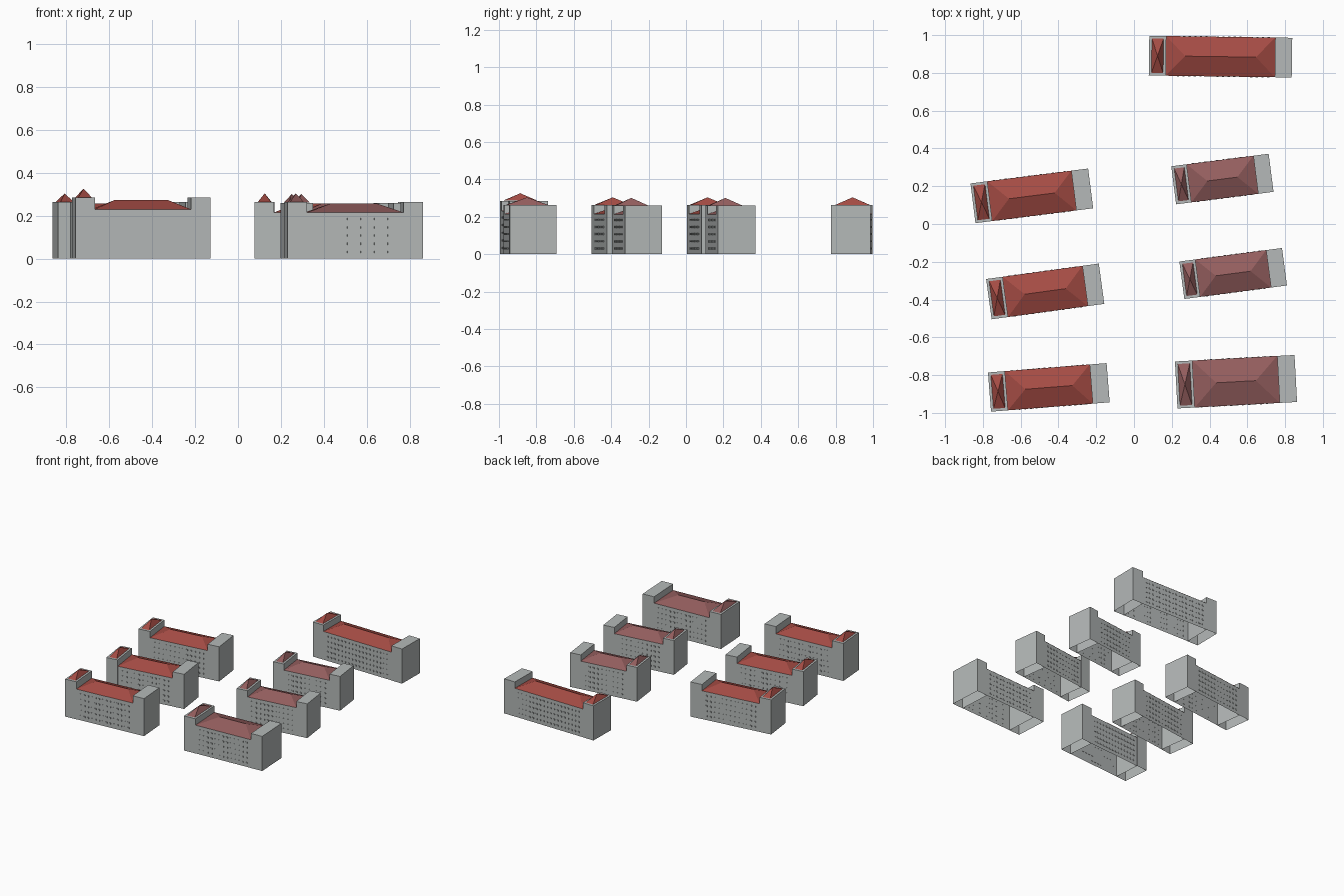
import bpy, bmesh
from math import radians
from mathutils import Matrix, Vector

cube = bpy.data.objects.get("Cube")
if cube:
    bpy.data.objects.remove(cube)


def material(name, rgb):
    m = bpy.data.materials.new(name)
    m.use_nodes = True
    m.diffuse_color = (*rgb, 1)
    m.node_tree.nodes["Principled BSDF"].inputs["Base Color"].default_value = (*rgb, 1)
    return m


GREY = material("grey plaster", (0.46, 0.485, 0.48))
RED = material("red roof", (0.376, 0.072, 0.058))
DULL = material("dull red roof", (0.296, 0.112, 0.112))


def finish(bm, name, mat, place):
    mesh = bpy.data.meshes.new(name)
    bm.to_mesh(mesh)
    bm.free()
    mesh.materials.append(mat)
    ob = bpy.data.objects.new(name, mesh)
    ob.matrix_world = place
    bpy.context.collection.objects.link(ob)


def add_box(bm, lo, hi):
    lo, hi = Vector(lo), Vector(hi)
    m = Matrix.Translation((lo + hi) / 2) @ Matrix.Diagonal((*(hi - lo), 1))
    return bmesh.ops.create_cube(bm, size=1, matrix=m)["verts"]


def shell(name, x0, x1, w, h, place):
    """Walls with a flat top and an open underside."""
    bm = bmesh.new()
    add_box(bm, (x0, -w / 2, 0), (x1, w / 2, h))
    bm.normal_update()
    under = [f for f in bm.faces if f.normal.z < -0.9]
    bmesh.ops.delete(bm, geom=under, context="FACES_ONLY")
    finish(bm, name, GREY, place)


def hip_roof(name, x0, x1, w, z, rise, hip, mat, place):
    """Four sloping sides meeting on a ridge, or on a point if hip reaches the middle."""
    bm = bmesh.new()
    eave = [bm.verts.new((x, y, z)) for x, y in
            ((x0, -w / 2), (x1, -w / 2), (x1, w / 2), (x0, w / 2))]
    a = bm.verts.new((x0 + hip, 0, z + rise))
    b = bm.verts.new((x1 - hip, 0, z + rise))
    for f in ((eave[0], eave[1], b, a), (eave[1], eave[2], b),
              (eave[2], eave[3], a, b), (eave[3], eave[0], a)):
        bm.faces.new(f)
    bmesh.ops.remove_doubles(bm, verts=bm.verts, dist=0.0001)
    finish(bm, name, mat, place)


def windows(name, x0, x1, w, h, cols, rows, place):
    """Rows of small raised window panels on both long walls."""
    bm = bmesh.new()
    for i in range(cols):
        x = x0 + (x1 - x0) * (i + 0.5) / cols
        for j in range(rows):
            z = h * (j + 0.8) / (rows + 0.6)
            for side in (-1, 1):
                y = side * w / 2
                add_box(bm, (x - 0.006, y - 0.002, z - 0.005), (x + 0.006, y + 0.002, z + 0.005))
    finish(bm, name, GREY, place)


def building(tag, x, y, angle, length, w, end, eave, top, cols, mat):
    place = Matrix.Translation((x, y, 0)) @ Matrix.Rotation(radians(angle), 4, "Z")
    x0, x1 = -length / 2, length / 2
    h0, t0 = x0 + end, x1 - end
    shell(tag + "_head_block", x0, h0, w, top, place)
    shell(tag + "_tail_block", t0, x1, w, top, place)
    # long hall: two side walls under the main roof
    bm = bmesh.new()
    for s in (-1, 1):
        ya = s * (w / 2 - 0.001)
        bm.faces.new([bm.verts.new(p) for p in
                      ((h0, ya, 0), (t0, ya, 0), (t0, ya, eave), (h0, ya, eave))][::-s])
    finish(bm, tag + "_hall_walls", GREY, place)
    hip_roof(tag + "_main_roof", h0, t0, w, eave, 0.043, w * 0.48, mat, place)
    inset = 0.014
    hip_roof(tag + "_head_roof", x0 + inset, h0 - inset, w - 2 * inset, top + 0.001,
             0.04, end / 2 - inset, mat, place)
    windows(tag + "_windows", h0 + 0.02, t0 - 0.02, w, eave, cols, 5, place)


building("north", 0.458, 0.886, -0.8, 0.757, 0.21, 0.09, 0.215, 0.263, 18, RED)
building("west_back", -0.541, 0.149, 7.2, 0.628, 0.212, 0.09, 0.215, 0.263, 13, RED)
building("west_middle", -0.47, -0.357, 7.8, 0.602, 0.215, 0.088, 0.215, 0.263, 12, RED)
building("west_front", -0.451, -0.865, 4.5, 0.63, 0.208, 0.09, 0.23, 0.285, 14, RED)
building("east_back", 0.468, 0.238, 7.3, 0.52, 0.203, 0.082, 0.213, 0.26, 10, DULL)
building("east_middle", 0.525, -0.262, 7.5, 0.548, 0.20, 0.085, 0.213, 0.26, 11, DULL)
building("east_front", 0.54, -0.835, 3.1, 0.634, 0.249, 0.092, 0.215, 0.263, 13, DULL)
